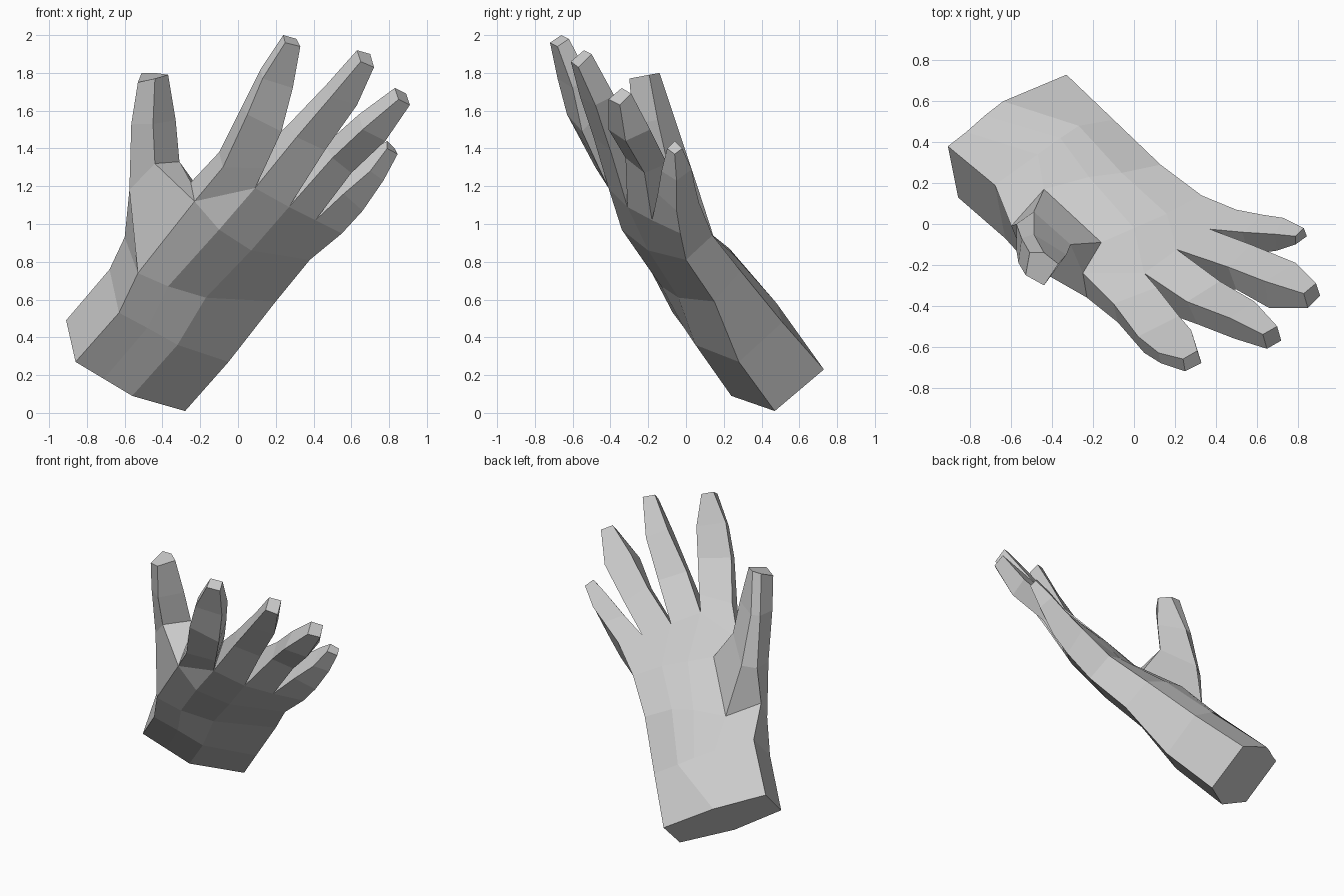
import bpy, bmesh

skin = bpy.data.materials.new("light_grey")
skin.diffuse_color = (0.6, 0.6, 0.6, 1)

bm = bmesh.new()


def ring(*points):
    return [bm.verts.new(p) for p in points]


def skin_between(low, high, skip=()):
    """Bridge two closed rings with quads."""
    n = len(low)
    for i in range(n):
        if i not in skip:
            j = (i + 1) % n
            bm.faces.new((low[i], low[j], high[j], high[i]))


def digit(base, *sections):
    """Extend a base ring through its sections and cap the tip."""
    for section in sections:
        top = ring(*section)
        skin_between(base, top)
        base = top
    bm.faces.new(base)


# Palm sections: four points along the front, then five along the back
wrist = ring((-.86, .13, .27), (-.71, .185, .18), (-.56, .24, .09), (-.28, .47, .01),
             (-.33, .73, .23), (-.64, .60, .40), (-.73, .53, .43), (-.82, .45, .46), (-.91, .38, .49))
heel = ring((-.63, -.07, .53), (-.48, -.01, .45), (-.32, .05, .36), (-.05, .28, .27),
            (-.10, .51, .48), (-.27, .48, .58), (-.36, .42, .63), (-.47, .34, .68), (-.68, .19, .76))
middle = ring((-.53, -.18, .74), (-.37, -.13, .67), (-.17, -.04, .61), (.20, .15, .59),
              (.13, .29, .75), (-.06, .25, .84), (-.22, .23, .87), (-.44, .17, .86), (-.60, -.01, .93))
upper = ring((-.23, -.36, 1.12), (-.10, -.34, .97), (.07, -.20, .86), (.38, .0, .81),
             (.33, .14, .94), (.16, .05, 1.02), (.0, -.02, 1.07), (-.16, -.09, 1.12))
bm.faces.new(wrist)
skin_between(wrist, heel)
skin_between(heel, middle)
for i in range(7):
    bm.faces.new((middle[i], middle[i + 1], upper[i + 1], upper[i]))

# Knuckle line: front and back points between the fingers
e, r1, r2, p3, s3, h3, g3, c = upper
k1, k2, k3, p4 = ring((.09, -.41, 1.19), (.27, -.31, 1.09), (.41, -.18, 1.02), (.55, -.03, .95))
d, b1, b2, b3, s4 = ring((-.25, -.24, 1.22), (.05, -.24, 1.33), (.21, -.125, 1.25),
                         (.37, -.025, 1.16), (.50, .07, 1.11))
for face in ((e, r1, k1), (r1, r2, k2, k1), (r2, k3, k2), (r2, p3, p4, k3), (p3, s3, s4, p4),
             (s3, h3, b3, s4), (h3, b2, b3), (h3, g3, b1, b2), (g3, c, d, b1)):
    bm.faces.new(face)

# Index finger
digit([d, b1, k1, e],
      ((-.10, -.39, 1.38), (.11, -.31, 1.42), (.14, -.46, 1.295), (-.08, -.48, 1.30)),
      ((.02, -.55, 1.62), (.22, -.45, 1.60), (.23, -.55, 1.49), (.05, -.63, 1.58)),
      ((.12, -.63, 1.82), (.28, -.52, 1.79), (.29, -.60, 1.72), (.13, -.68, 1.77)),
      ((.24, -.66, 2.0), (.31, -.62, 1.98), (.33, -.68, 1.94), (.25, -.72, 1.96)))
# Middle finger
digit([b1, b2, k2, k1],
      ((.26, -.38, 1.52), (.42, -.28, 1.45), (.46, -.40, 1.39), (.31, -.49, 1.46)),
      ((.47, -.46, 1.74), (.59, -.38, 1.68), (.63, -.48, 1.63), (.49, -.56, 1.67)),
      ((.63, -.54, 1.92), (.70, -.50, 1.90), (.72, -.57, 1.83), (.65, -.61, 1.86)))
# Ring finger
digit([b2, b3, k3, k2],
      ((.46, -.21, 1.42), (.57, -.10, 1.32), (.60, -.22, 1.27), (.50, -.32, 1.35)),
      ((.64, -.28, 1.58), (.79, -.19, 1.50), (.78, -.32, 1.44), (.66, -.41, 1.50)),
      ((.83, -.34, 1.72), (.89, -.29, 1.69), (.91, -.35, 1.63), (.85, -.41, 1.66)))
# Little finger
digit([b3, s4, p4, k3],
      ((.53, -.04, 1.26), (.63, .045, 1.21), (.66, -.05, 1.07), (.56, -.15, 1.16)),
      ((.69, -.05, 1.38), (.73, .03, 1.29), (.77, -.05, 1.23), (.70, -.13, 1.28)),
      ((.79, -.06, 1.44), (.83, -.02, 1.40), (.845, -.06, 1.37), (.79, -.10, 1.40)))

# Thumb base and web, joined to a five-sided thumb
f, b, a = middle[0], middle[7], middle[8]
t = ring((-.575, .0, 1.18), (-.49, .06, 1.20), (-.31, -.10, 1.33), (-.44, -.24, 1.32), (-.575, -.13, 1.18))
for face in ((a, b, t[1], t[0]), (b, c, t[2], t[1]), (c, d, t[2]), (d, e, t[3], t[2]),
             (e, f, t[4], t[3]), (f, a, t[0], t[4])):
    bm.faces.new(face)
digit(t,
      ((-.55, -.07, 1.53), (-.49, -.05, 1.53), (-.33, -.15, 1.55), (-.45, -.28, 1.53), (-.565, -.19, 1.53)),
      ((-.51, -.14, 1.80), (-.44, -.14, 1.80), (-.37, -.195, 1.79), (-.44, -.30, 1.77), (-.53, -.25, 1.75)))

bmesh.ops.recalc_face_normals(bm, faces=bm.faces)
mesh = bpy.data.meshes.new("hand")
bm.to_mesh(mesh)
bm.free()
mesh.materials.append(skin)
hand = bpy.data.objects.new("hand", mesh)
bpy.context.collection.objects.link(hand)
